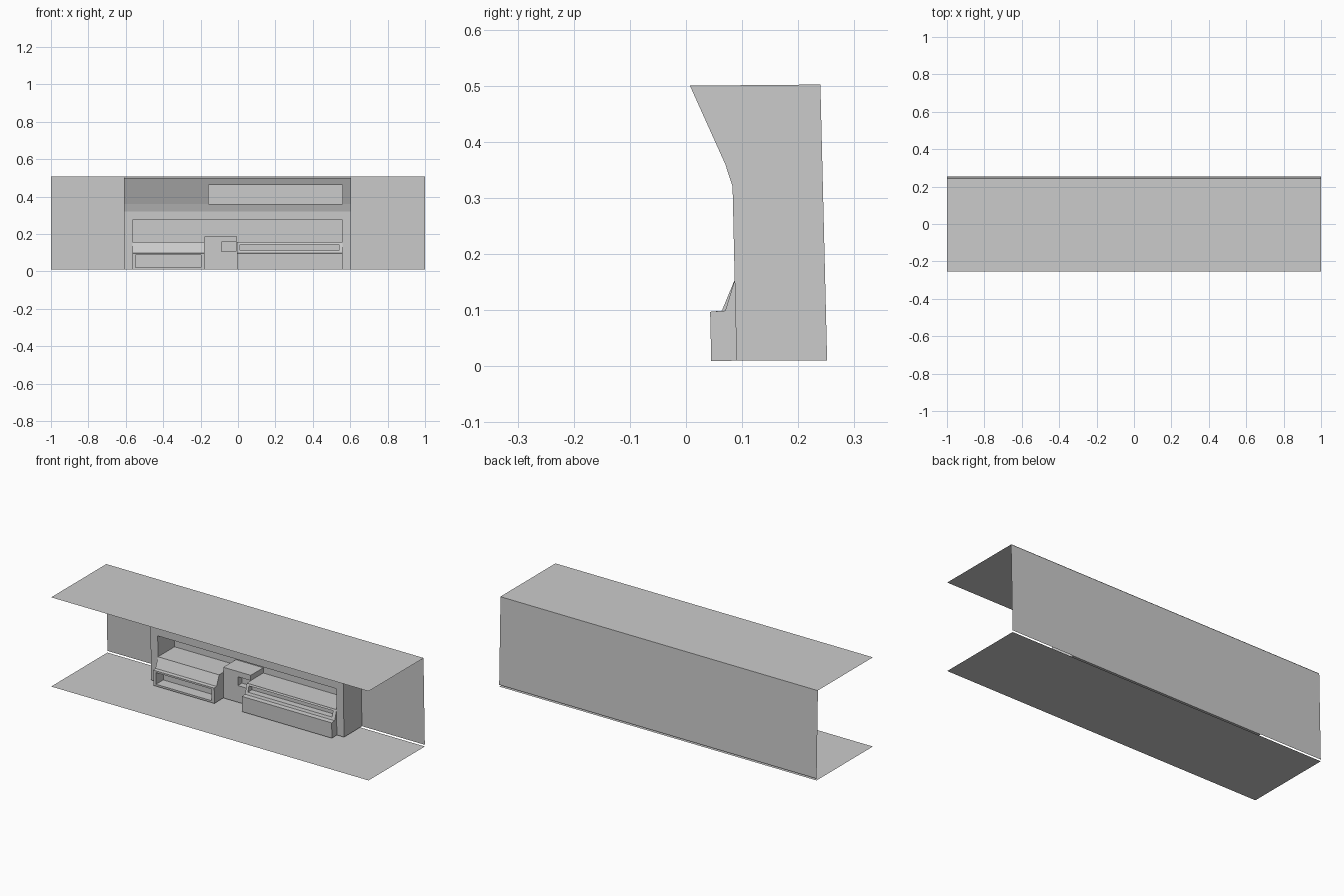
import bpy

if "Cube" in bpy.data.objects:
    bpy.data.objects.remove(bpy.data.objects["Cube"])


def mesh_object(name, verts, faces):
    me = bpy.data.meshes.new(name)
    me.from_pydata(verts, [], faces)
    me.update()
    ob = bpy.data.objects.new(name, me)
    bpy.context.collection.objects.link(ob)
    return ob


def prism(name, x0, x1, profile):
    """Extrude a (y, z) outline, counter-clockwise seen from +x, along x."""
    n = len(profile)
    verts = [(x, y, z) for x in (x0, x1) for y, z in profile]
    faces = [tuple(reversed(range(n))), tuple(range(n, 2 * n))]
    faces += [(i, (i + 1) % n, n + (i + 1) % n, n + i) for i in range(n)]
    return mesh_object(name, verts, faces)


def box(name, x0, x1, y0, y1, z0, z1):
    return prism(name, x0, x1, [(y0, z0), (y1, z0), (y1, z1), (y0, z1)])


def sheet(name, a, b):
    """Single full-width quad between two (y, z) points."""
    return mesh_object(name, [(-1, *a), (1, *a), (1, *b), (-1, *b)], [(0, 1, 2, 3)])


def cut(target, name, *bounds):
    cutter = box(name, *bounds)
    cutter.hide_render = True
    cutter.hide_viewport = False
    cutter.display_type = 'WIRE'
    mod = target.modifiers.new(name, 'BOOLEAN')
    mod.operation = 'DIFFERENCE'
    mod.solver = 'EXACT'
    mod.object = cutter
    return cutter


# Room shell: floor, wall and ceiling sheets
sheet("floor", (-0.253, 0), (0.253, 0))
sheet("back_wall", (0.253, 0.01), (0.241, 0.508))
sheet("ceiling", (-0.253, 0.508), (0.243, 0.508))

# Main console body with overhanging fascia
console = prism("console_body", -0.61, 0.605, [
    (0.09, 0.01), (0.2515, 0.01), (0.2395, 0.502), (0.007, 0.5),
    (0.07, 0.36), (0.083, 0.32)])
cutters = [
    cut(console, "shelf_cutter", -0.565, 0.56, -0.1, 0.236, 0.156, 0.276),
    cut(console, "bay_cutter", -0.18, -0.005, -0.1, 0.125, -0.05, 0.2),
    cut(console, "overhead_cutter", -0.157, 0.558, -0.1, 0.13, 0.36, 0.461),
]

# Centre block standing in the bay
centre = box("centre_block", -0.179, -0.006, 0.123, 0.237, 0.011, 0.186)
cutters.append(cut(centre, "centre_slot_cutter", -0.087, -0.012, 0.0, 0.16, 0.106, 0.156))
cutters.append(cut(console, "centre_slot_back_cutter", -0.087, -0.012, 0.0, 0.16, 0.106, 0.156))


# Desk units either side: low box with a sloped panel on top
def desk_unit(name, x0, x1, slope_y):
    return prism(name, x0, x1, [
        (0.045, 0.009), (0.091, 0.01), (0.0875, 0.156),
        (slope_y, 0.099), (0.043, 0.097)])


left_unit = desk_unit("left_desk_unit", -0.565, -0.18, 0.064)
right_unit = desk_unit("right_desk_unit", -0.005, 0.56, 0.070)
for unit, bounds in ((left_unit, (-0.548, -0.197, -0.1, 0.11, 0.02, 0.087)),
                     (right_unit, (0.01, 0.54, -0.1, 0.11, 0.113, 0.145))):
    cutters.append(cut(unit, unit.name + "_slot_cutter", *bounds))
    cutters.append(cut(console, unit.name + "_slot_back_cutter", *bounds))

for c in cutters:
    c.hide_set(True)
